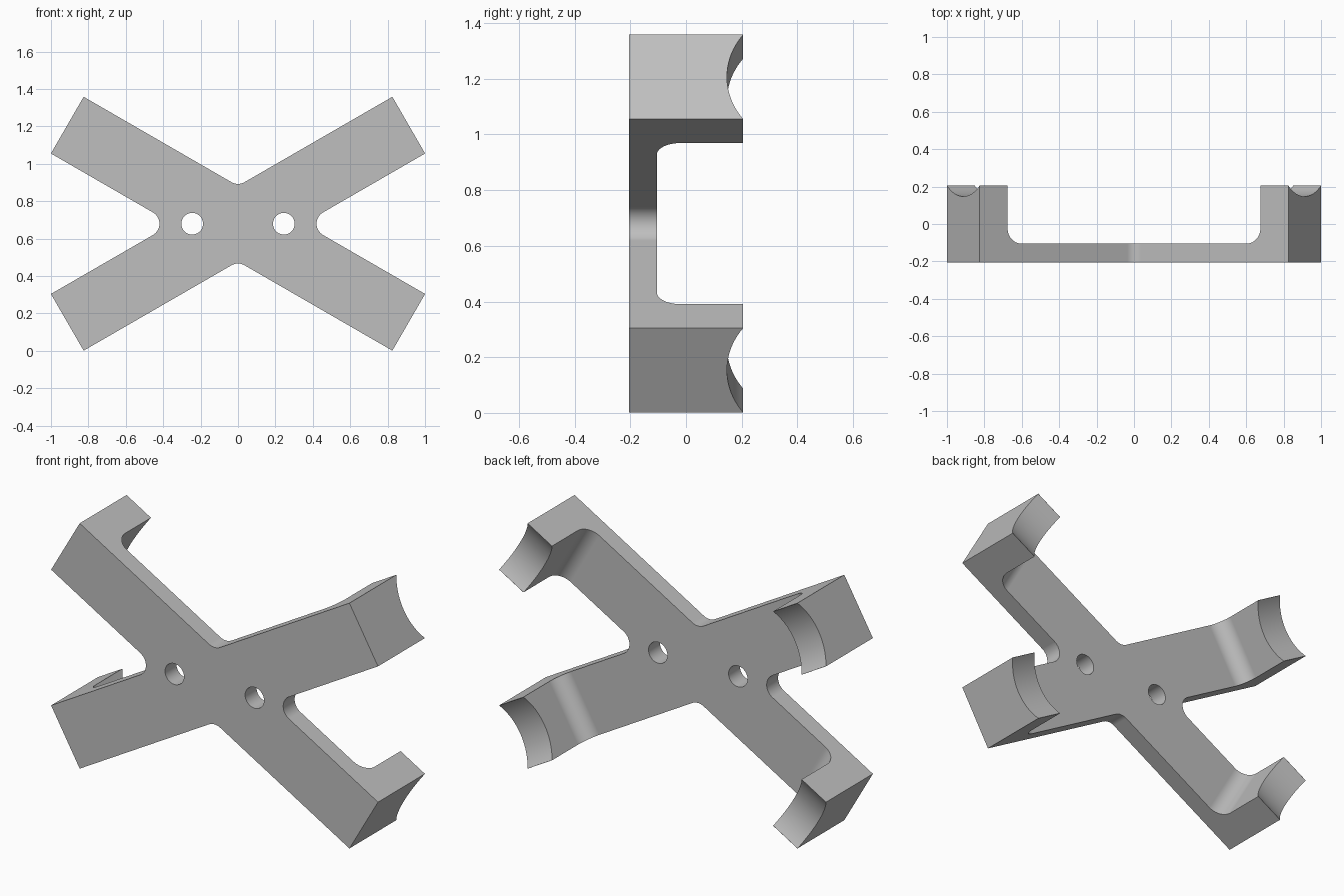
import bpy, bmesh
from math import radians, sin, cos, tan, pi, sqrt
from mathutils import Matrix, Vector

cube = bpy.data.objects.get("Cube")
if cube:
    bpy.data.objects.remove(cube, do_unlink=True)

# Main dimensions
MID_Z = 0.68                      # height of the cross centre
ARM, HALF, TILT = 1.054, 0.175, radians(30)
FRONT, FLOOR, BACK = -0.205, -0.105, 0.205
FOOT, FILLET, CROTCH = 0.882, 0.085, 0.07

grey = bpy.data.materials.new("plain_grey")
grey.use_nodes = True
grey.diffuse_color = (0.52, 0.52, 0.52, 1)
grey.node_tree.nodes["Principled BSDF"].inputs["Base Color"].default_value = grey.diffuse_color


def prism(name, points, offset, matrix=Matrix()):
    """Extrude a closed 3D outline by an offset vector."""
    bm = bmesh.new()
    face = bm.faces.new([bm.verts.new(p) for p in points])
    new = bmesh.ops.extrude_face_region(bm, geom=[face])["geom"]
    bmesh.ops.translate(bm, vec=offset,
                        verts=[v for v in new if isinstance(v, bmesh.types.BMVert)])
    bmesh.ops.recalc_face_normals(bm, faces=bm.faces)
    bm.transform(matrix)
    mesh = bpy.data.meshes.new(name)
    bm.to_mesh(mesh)
    bm.free()
    mesh.materials.append(grey)
    obj = bpy.data.objects.new(name, mesh)
    bpy.context.collection.objects.link(obj)
    return obj


def arc(cx, cy, r, start, end, steps):
    return [(cx + r * cos(start + (end - start) * i / steps),
             cy + r * sin(start + (end - start) * i / steps)) for i in range(steps + 1)]


def cut(body, cutter):
    """Subtract the cutter and discard it."""
    cutter.hide_render = True
    mod = body.modifiers.new("cut", 'BOOLEAN')
    mod.operation, mod.solver, mod.object = 'DIFFERENCE', 'EXACT', cutter
    bpy.context.view_layer.objects.active = body
    bpy.ops.object.modifier_apply(modifier=mod.name)
    bpy.data.objects.remove(cutter, do_unlink=True)


# Cross outline: arm end corners followed by the rounded crotch to the next arm
outline = []
arms = [TILT, pi - TILT, pi + TILT, 2 * pi - TILT]
for i, a in enumerate(arms):
    nxt = arms[(i + 1) % 4] + (2 * pi if i == 3 else 0)
    along, side = Vector((cos(a), sin(a))), Vector((-sin(a), cos(a)))
    outline += [tuple(along * ARM - side * HALF), tuple(along * ARM + side * HALF)]
    mid, half_angle = (a + nxt) / 2, (nxt - a) / 2
    dist = (HALF + CROTCH) / sin(half_angle)
    sweep = pi / 2 - half_angle
    outline += arc(dist * cos(mid), dist * sin(mid), CROTCH,
                   mid + pi - sweep, mid + pi + sweep, 14)[::-1]
body = prism("cross_bracket", [(x, FRONT, z + MID_Z) for x, z in outline],
             (0, BACK - FRONT, 0))

# Rounded channel along each bar, leaving a raised foot at both ends
inner = FOOT - FILLET
channel = (arc(-inner, FLOOR + FILLET, FILLET, pi, 1.5 * pi, 12)
           + arc(inner, FLOOR + FILLET, FILLET, 1.5 * pi, 2 * pi, 12)
           + [(FOOT, 0.4), (-FOOT, 0.4)])
for tilt in (TILT, -TILT):
    place = Matrix.Translation((0, 0, MID_Z)) @ Matrix.Rotation(-tilt, 4, 'Y')
    cut(body, prism("channel_cutter", [(u, y, -0.3) for u, y in channel],
                    (0, 0, 0.6), place))

# Concave saddle across the back of each foot
DEPTH, CHORD = 0.058, 0.1745
radius = (CHORD ** 2 + DEPTH ** 2) / (2 * DEPTH)
saddle = arc(BACK - DEPTH + radius, 0, radius, 0, 2 * pi, 96)[:-1]
for a in arms:
    place = Matrix.Translation((0, 0, MID_Z)) @ Matrix.Rotation(-a, 4, 'Y')
    cut(body, prism("saddle_cutter", [(0.8, y, v) for y, v in saddle],
                    (0.4, 0, 0), place))

# Two bolt holes through the hub
for x in (-0.245, 0.245):
    ring = arc(x, MID_Z, 0.058, 0, 2 * pi, 40)[:-1]
    cut(body, prism("hole_cutter", [(px, -0.4, pz) for px, pz in ring], (0, 0.8, 0)))

# Smooth the curves and keep the flats flat
bpy.ops.object.select_all(action='DESELECT')
body.select_set(True)
bpy.context.view_layer.objects.active = body
bpy.ops.object.shade_smooth_by_angle(angle=radians(25))
normals = body.modifiers.new("even_normals", 'WEIGHTED_NORMAL')
normals.keep_sharp = True
